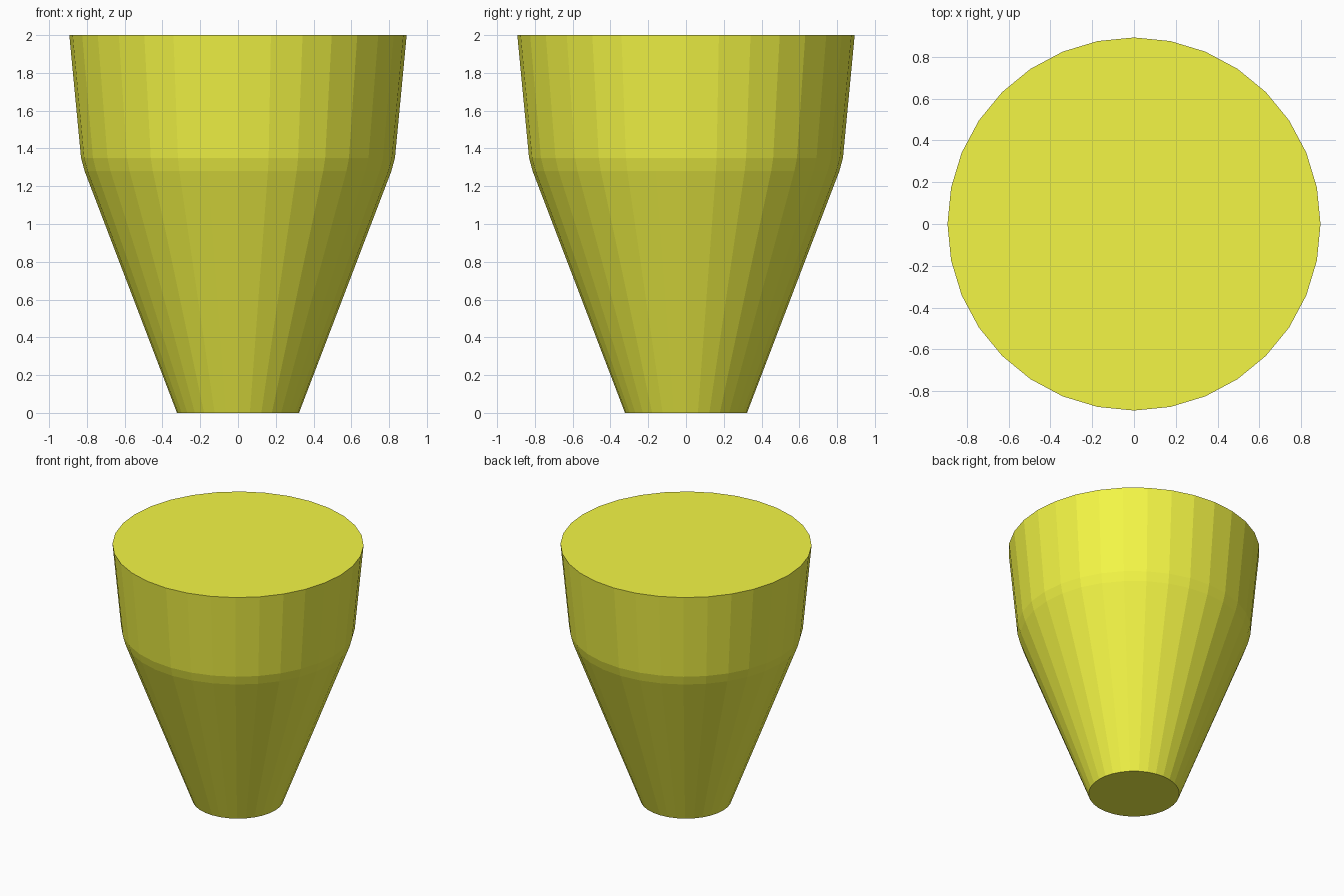
import bpy
import bmesh
from math import cos, sin, tau

if "Cube" in bpy.data.objects:
    bpy.data.objects.remove(bpy.data.objects["Cube"])

SIDES = 32
# Radius and height of each ring, from the base to the rim
PROFILE = [(0.323, 0.0), (0.812, 1.28), (0.831, 1.35), (0.893, 2.0)]

# Tapered cup body with closed ends
bm = bmesh.new()
rings = [[bm.verts.new((r * cos(tau * i / SIDES), r * sin(tau * i / SIDES), z))
          for i in range(SIDES)] for r, z in PROFILE]
for low, high in zip(rings, rings[1:]):
    for i in range(SIDES):
        j = (i + 1) % SIDES
        bm.faces.new((low[i], low[j], high[j], high[i]))
bm.faces.new(rings[0][::-1])
bm.faces.new(rings[-1])

mesh = bpy.data.meshes.new("tapered_cup")
bm.to_mesh(mesh)
bm.free()
cup = bpy.data.objects.new("tapered_cup", mesh)
bpy.context.collection.objects.link(cup)

# Yellow finish
yellow = bpy.data.materials.new("yellow")
yellow.diffuse_color = (0.9, 0.92, 0.06, 1.0)
yellow.use_nodes = True
yellow.node_tree.nodes["Principled BSDF"].inputs["Base Color"].default_value = yellow.diffuse_color
mesh.materials.append(yellow)
